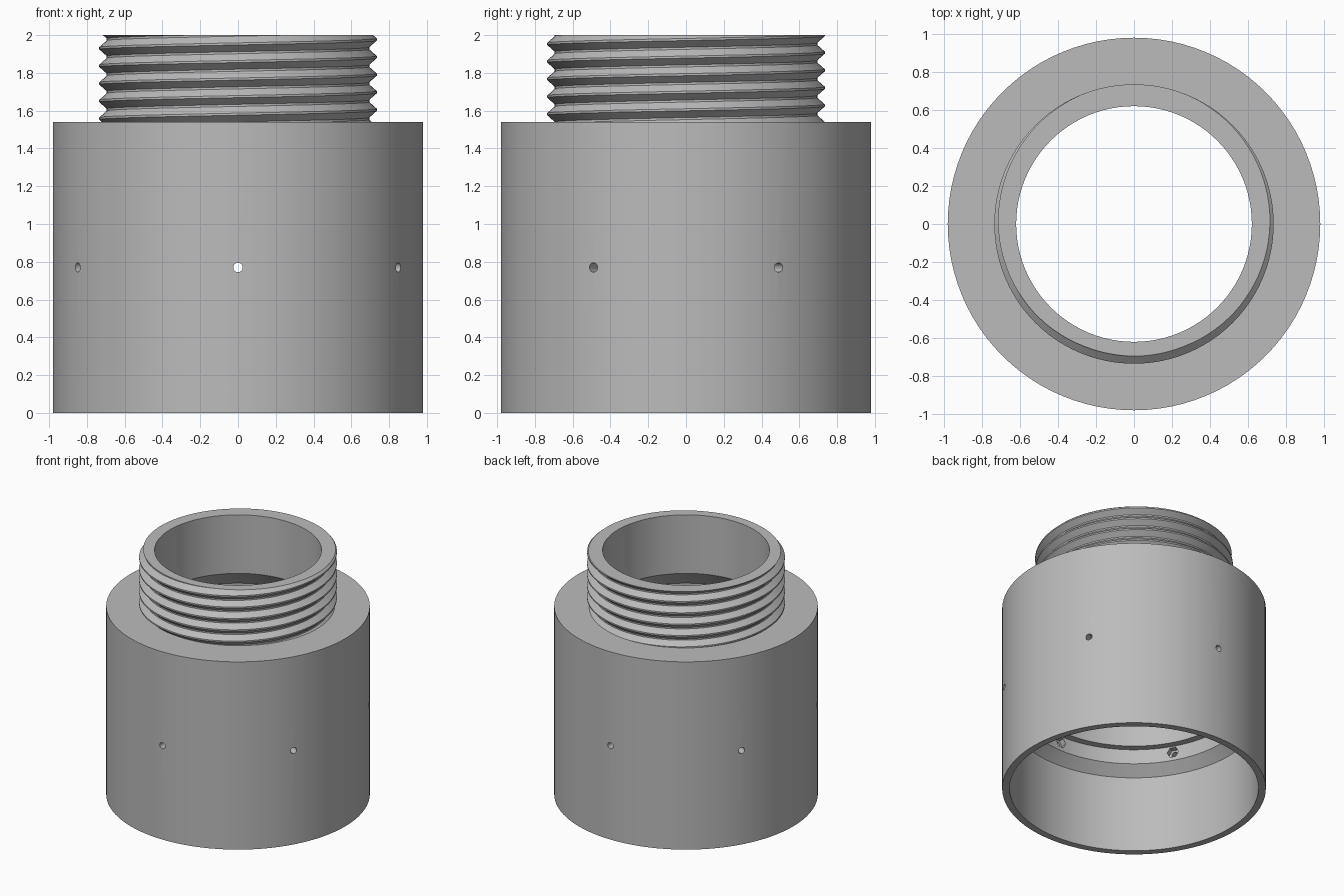
import bpy, bmesh, math
from mathutils import Matrix

if "Cube" in bpy.data.objects:
    bpy.data.objects.remove(bpy.data.objects["Cube"])

SEG = 96
Z_SHOULDER, Z_TOP = 1.54, 2.0
R_BORE, R_ROOT, R_CREST, PITCH = 0.62, 0.695, 0.735, 0.093
HOLE_Z = 0.77

grey = bpy.data.materials.new("grey_plastic")
grey.diffuse_color = (0.5, 0.5, 0.5, 1)
grey.use_nodes = True
grey.node_tree.nodes["Principled BSDF"].inputs["Base Color"].default_value = grey.diffuse_color


def finish(name, bm, smooth=True):
    bmesh.ops.remove_doubles(bm, verts=bm.verts, dist=1e-4)
    bmesh.ops.recalc_face_normals(bm, faces=bm.faces)
    me = bpy.data.meshes.new(name)
    bm.to_mesh(me)
    bm.free()
    me.materials.append(grey)
    ob = bpy.data.objects.new(name, me)
    bpy.context.collection.objects.link(ob)
    return ob


def shade(ob):
    bpy.ops.object.select_all(action='DESELECT')
    bpy.context.view_layer.objects.active = ob
    ob.select_set(True)
    bpy.ops.object.shade_smooth_by_angle(angle=math.radians(30))


def skin(bm, columns):
    """Join neighbouring columns of points with quads, dropping collapsed ones."""
    cols = [[bm.verts.new(p) for p in c] for c in columns]
    for a, b in zip(cols, cols[1:]):
        for i in range(len(a) - 1):
            bm.faces.new((a[i], b[i], b[i + 1], a[i + 1]))
    bmesh.ops.dissolve_degenerate(bm, dist=1e-5, edges=bm.edges)


def column(profile, ang):
    return [(r * math.cos(ang), r * math.sin(ang), z) for r, z in profile]


# Sleeve: closed revolved section with a stepped, chamfered inside
section = [(0.98, 0), (0.98, Z_SHOULDER), (R_BORE, Z_SHOULDER), (R_BORE, 1.52),
           (0.79, 1.36), (0.79, 0.82), (0.845, 0.82), (0.845, 0.70),
           (0.925, 0.625), (0.925, 0), (0.98, 0)]
bm = bmesh.new()
skin(bm, [column(section, 2 * math.pi * i / SEG) for i in range(SEG + 1)])
sleeve = finish("sleeve", bm)


# Radial cutters: round screw holes, and hexagonal pockets on the inside
def radial_cutter(name, sides, radius, r0, r1):
    bm = bmesh.new()
    for k in range(6):
        m = (Matrix.Rotation(math.radians(30 + 60 * k), 4, 'Z')
             @ Matrix.Translation(((r0 + r1) / 2, 0, HOLE_Z))
             @ Matrix.Rotation(math.pi / 2, 4, 'Y'))
        bmesh.ops.create_cone(bm, cap_ends=True, segments=sides, radius1=radius,
                              radius2=radius, depth=r1 - r0, matrix=m)
    ob = finish(name, bm)
    ob.hide_render = True
    ob.hide_set(True)
    mod = sleeve.modifiers.new(name, 'BOOLEAN')
    mod.operation = 'DIFFERENCE'
    mod.solver = 'EXACT'
    mod.object = ob


radial_cutter("screw_hole_cutter", 20, 0.025, 0.72, 1.05)
radial_cutter("nut_pocket_cutter", 6, 0.045, 0.74, 0.89)
shade(sleeve)


# Threaded collar: helical rows clamped between the shoulder and the top
def thread_radius(z, ang):
    t = ((z - Z_TOP) / PITCH - (ang - math.pi / 2) / (2 * math.pi)) % 1.0
    d = min(t, 1 - t)  # distance from the crest, in pitches
    f = min(1, max(0, (0.44 - d) / (0.44 - 0.06)))
    return R_ROOT + (R_CREST - R_ROOT) * f


columns = []
for i in range(SEG + 1):
    ang = 2 * math.pi * i / SEG
    shift = (ang - math.pi / 2) / (2 * math.pi)
    zs = [Z_TOP + PITCH * (k + s + shift) for k in range(-7, 3)
          for s in (-0.44, -0.06, 0.06, 0.44)]
    zs = [Z_SHOULDER] + [min(Z_TOP, max(Z_SHOULDER, z)) for z in zs] + [Z_TOP]
    profile = [(R_BORE, Z_SHOULDER)]
    profile += [(thread_radius(z, ang), z) for z in zs]
    profile += [(R_BORE, Z_TOP), (R_BORE, Z_SHOULDER)]
    columns.append(column(profile, ang))
bm = bmesh.new()
skin(bm, columns)
shade(finish("threaded_collar", bm))
